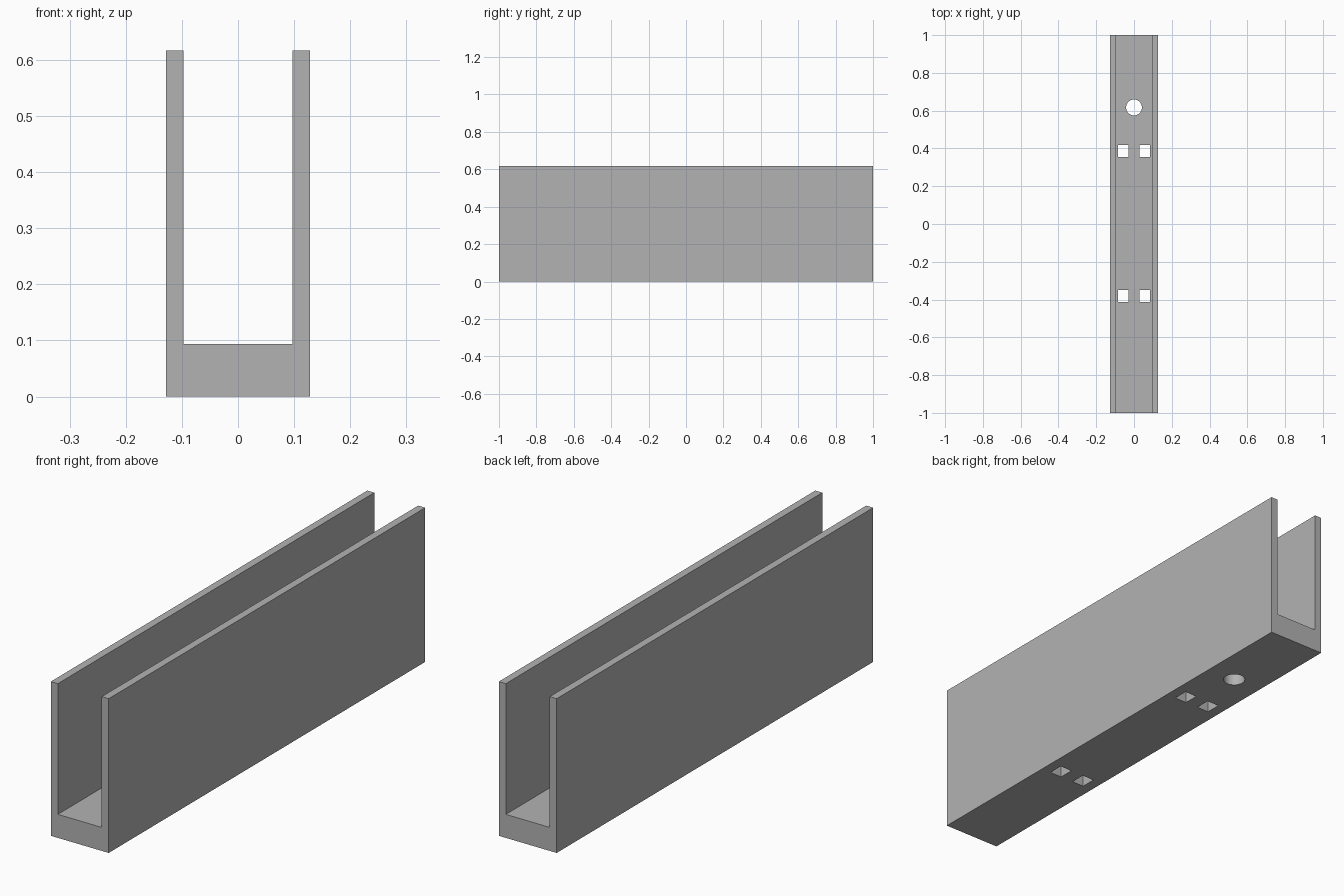
import bpy
import bmesh

cube = bpy.data.objects.get("Cube")
if cube:
    bpy.data.objects.remove(cube, do_unlink=True)

HALF_W, INNER_W, HALF_L = 0.128, 0.097, 1.0
FLOOR, TOP = 0.094, 0.617

grey = bpy.data.materials.new("plain grey")
grey.use_nodes = True
colour = (0.45, 0.45, 0.45, 1)
grey.diffuse_color = colour
grey.node_tree.nodes["Principled BSDF"].inputs["Base Color"].default_value = colour

# U-shaped channel: profile extruded along its length
half = [(HALF_W, 0), (HALF_W, TOP), (INNER_W, TOP), (INNER_W, FLOOR)]
profile = half + [(-x, z) for x, z in reversed(half)]
bm = bmesh.new()
face = bm.faces.new([bm.verts.new((x, -HALF_L, z)) for x, z in profile])
extruded = bmesh.ops.extrude_face_region(bm, geom=[face])["geom"]
bmesh.ops.translate(bm, vec=(0, 2 * HALF_L, 0),
                    verts=[v for v in extruded if isinstance(v, bmesh.types.BMVert)])
bmesh.ops.recalc_face_normals(bm, faces=bm.faces)
mesh = bpy.data.meshes.new("channel")
bm.to_mesh(mesh)
bm.free()
mesh.materials.append(grey)
channel = bpy.data.objects.new("channel", mesh)
bpy.context.collection.objects.link(channel)


def cut(cutter, name):
    """Cut a hole through the channel floor, then drop the cutter."""
    cutter.name = name
    cutter.hide_render = True
    cutter.data.materials.append(grey)
    mod = channel.modifiers.new(name, "BOOLEAN")
    mod.operation = "DIFFERENCE"
    mod.solver = "EXACT"
    mod.object = cutter
    bpy.context.view_layer.objects.active = channel
    bpy.ops.object.modifier_apply(modifier=name)
    bpy.data.objects.remove(cutter, do_unlink=True)


# Two pairs of rectangular slots
for y in (0.387, -0.382):
    for side in (-1, 1):
        bpy.ops.mesh.primitive_cube_add(size=1, location=(side * 0.057, y, FLOOR / 2))
        slot = bpy.context.object
        slot.scale = (0.055, 0.063, 0.2)
        cut(slot, "slot_cutter")

# Round hole near the back
bpy.ops.mesh.primitive_cylinder_add(vertices=48, radius=0.042, depth=0.2,
                                    location=(0, 0.617, FLOOR / 2))
cut(bpy.context.object, "round_hole_cutter")

# Smooth the hole wall, keep all corners sharp
bpy.ops.object.select_all(action="DESELECT")
channel.select_set(True)
bpy.context.view_layer.objects.active = channel
bpy.ops.object.shade_smooth_by_angle()
